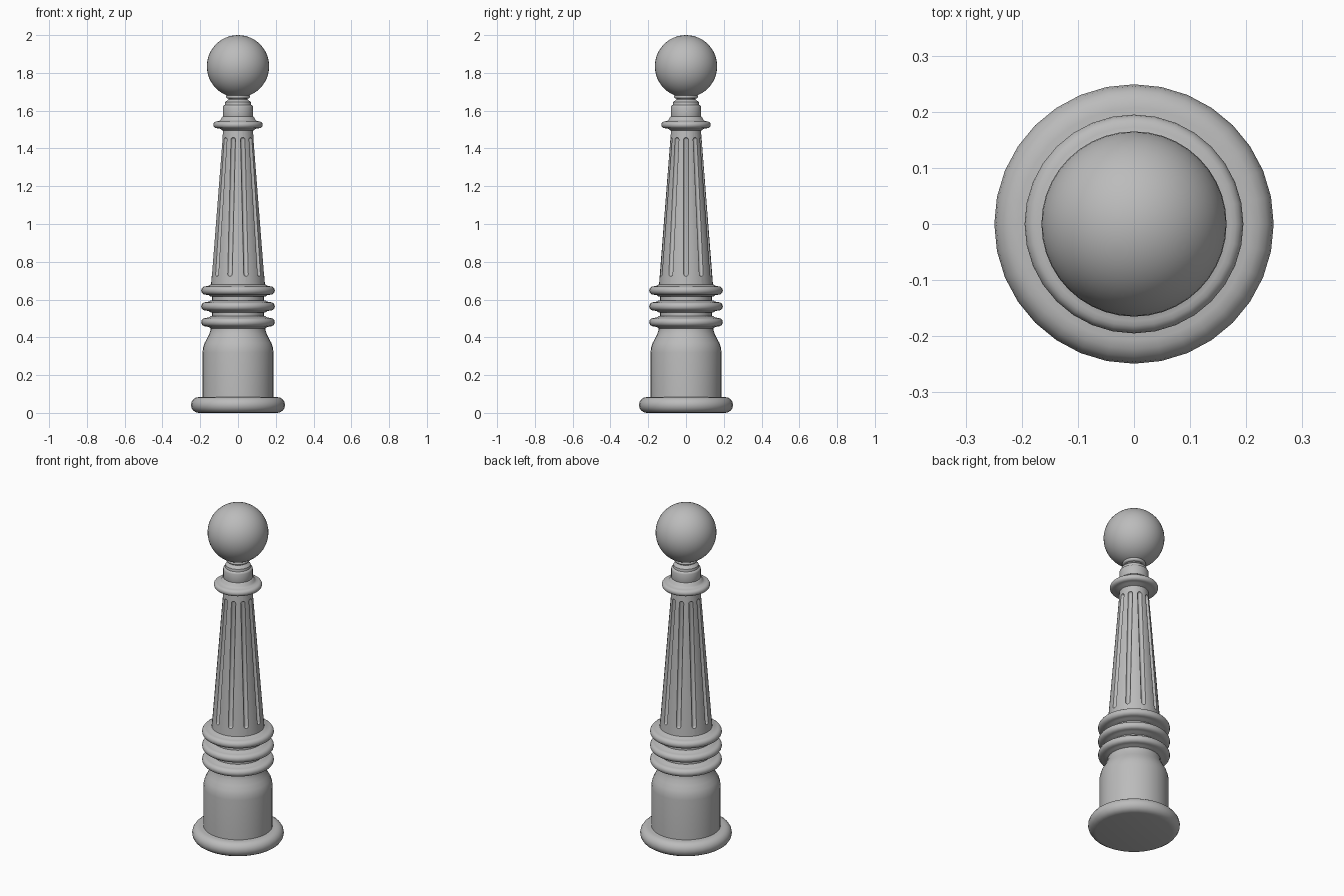
import bpy, bmesh, math
from mathutils import Vector, Matrix

cube = bpy.data.objects.get("Cube")
if cube:
    bpy.data.objects.remove(cube, do_unlink=True)

GREY = (0.5, 0.5, 0.5, 1)
metal = bpy.data.materials.new("grey_cast_metal")
metal.use_nodes = True
metal.diffuse_color = GREY
metal.node_tree.nodes["Principled BSDF"].inputs["Base Color"].default_value = GREY


def activate(obj):
    bpy.ops.object.select_all(action="DESELECT")
    obj.select_set(True)
    bpy.context.view_layer.objects.active = obj


def add_object(name, bm):
    bmesh.ops.recalc_face_normals(bm, faces=bm.faces[:])
    mesh = bpy.data.meshes.new(name)
    bm.to_mesh(mesh)
    bm.free()
    mesh.materials.append(metal)
    obj = bpy.data.objects.new(name, mesh)
    bpy.context.collection.objects.link(obj)
    activate(obj)
    bpy.ops.object.shade_smooth_by_angle(angle=math.radians(40))
    return obj


def lathe(name, profile, segments=32):
    """Revolve (radius, height) points about z and close both ends."""
    bm = bmesh.new()
    rings = []
    for r, z in profile:
        rings.append([bm.verts.new((r * math.cos(math.tau * i / segments),
                                    r * math.sin(math.tau * i / segments), z))
                      for i in range(segments)])
    for low, high in zip(rings, rings[1:]):
        for i in range(segments):
            j = (i + 1) % segments
            bm.faces.new((low[i], low[j], high[j], high[i]))
    bm.faces.new(rings[0])
    bm.faces.new(rings[-1])
    return add_object(name, bm)


def bead(r, z, half, steps=8):
    """Half-round edge whose outermost radius is r."""
    return [(r - half + half * math.cos(a), z + half * math.sin(a))
            for a in (math.pi * (k / steps - 0.5) for k in range(steps + 1))]


# Base moulding and pedestal with a curved shoulder
lathe("base_moulding", bead(0.249, 0.042, 0.042))
lathe("pedestal", [(0.188, 0.06), (0.188, 0.32), (0.185, 0.345), (0.177, 0.37),
                   (0.163, 0.395), (0.151, 0.42), (0.145, 0.44), (0.144, 0.47)])

# Three rings joined by flared necks
ring_heights = (0.48, 0.564, 0.648)
for n, z in enumerate(ring_heights):
    lathe(f"ring_{n + 1}", [(0.145, z - 0.032), (0.155, z - 0.025)]
          + bead(0.195, z, 0.022) + [(0.155, z + 0.025), (0.145, z + 0.032)])
for n, (a, b) in enumerate(zip(ring_heights, ring_heights[1:])):
    lathe(f"ring_neck_{n + 1}", [(0.137, a), (0.137, b)])

# Tapered shaft
LOW, HIGH = Vector((0.145, 0, 0.65)), Vector((0.078, 0, 1.51))
shaft = lathe("fluted_shaft", [(LOW.x, LOW.z), (HIGH.x, HIGH.z)], 40)

# Ten round-ended flutes cut into the shaft
FLUTES = 10
slope = HIGH - LOW
start, end = LOW + slope * 0.1, LOW + slope * 0.925
bm = bmesh.new()
bmesh.ops.create_uvsphere(bm, u_segments=12, v_segments=9, radius=0.013)
for v in bm.verts:
    if v.co.z > 0:
        v.co.z += (end - start).length
tilt = Vector((0, 0, 1)).rotation_difference(slope).to_matrix().to_4x4()
bm.transform(Matrix.Translation(start) @ tilt)
bmesh.ops.spin(bm, geom=bm.verts[:] + bm.edges[:] + bm.faces[:], cent=(0, 0, 0),
               axis=(0, 0, 1), angle=math.tau * (FLUTES - 1) / FLUTES,
               steps=FLUTES - 1, use_duplicate=True)
cutter = add_object("flute_cutter", bm)
cutter.hide_render = True
cut = shaft.modifiers.new("flutes", "BOOLEAN")
cut.operation = "DIFFERENCE"
cut.solver = "EXACT"
cut.object = cutter
activate(shaft)
bpy.ops.object.modifier_apply(modifier=cut.name)
bpy.ops.object.shade_smooth_by_angle(angle=math.radians(40))
bpy.data.objects.remove(cutter, do_unlink=True)

# Collar, cap and finial neck
lathe("collar", [(0.082, 1.495), (0.095, 1.505)] + bead(0.131, 1.525, 0.018)
      + [(0.1, 1.546), (0.092, 1.552), (0.086, 1.565), (0.08, 1.57)])
lathe("cap", [(0.074, 1.55), (0.08, 1.566), (0.08, 1.62), (0.077, 1.627), (0.07, 1.631),
              (0.068, 1.645), (0.06, 1.652), (0.05, 1.66), (0.05, 1.666)])
lathe("finial_neck", [(0.045, 1.64), (0.05, 1.664)] + bead(0.064, 1.674, 0.01, 6)
      + [(0.045, 1.7)])

# Ball finial
bm = bmesh.new()
bmesh.ops.create_uvsphere(bm, u_segments=40, v_segments=24, radius=0.165,
                          matrix=Matrix.Translation((0, 0, 1.835)))
add_object("ball_finial", bm)
